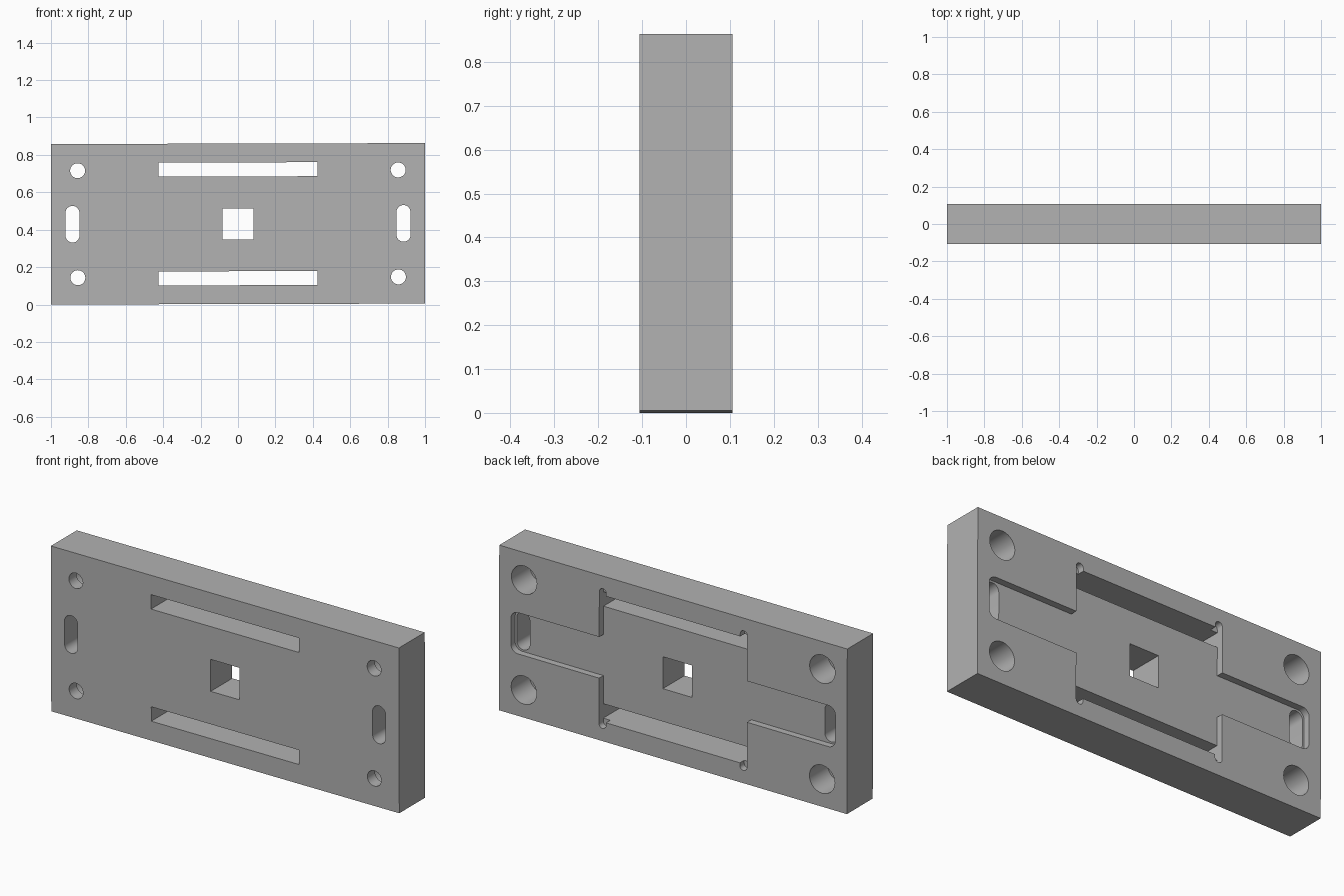
import bpy
import bmesh
import math
from mathutils import Matrix

if "Cube" in bpy.data.objects:
    bpy.data.objects.remove(bpy.data.objects["Cube"], do_unlink=True)

HEIGHT = 0.858
BACK = 0.106          # half thickness of the plate
TILT = -0.0025        # the plate sits very slightly rotated
POCKET_FLOOR = BACK - 0.035
OUT = BACK + 0.05     # cutters run past the surface

grey = bpy.data.materials.new("plain grey")
grey.use_nodes = True
grey.diffuse_color = (0.445, 0.445, 0.445, 1)
grey.node_tree.nodes["Principled BSDF"].inputs["Base Color"].default_value = grey.diffuse_color


def prism(name, x, z, w, h, y0, y1, r=0.0, steps=10):
    """Rectangle with corner radius r, extruded along y."""
    pts = []
    for i, (sx, sz) in enumerate([(1, 1), (-1, 1), (-1, -1), (1, -1)]):
        cx, cz = x + sx * (w / 2 - r), z + sz * (h / 2 - r)
        for k in range(steps + 1 if r else 1):
            a = (i + k / steps) * math.pi / 2
            pts.append((cx + r * math.cos(a), y0, cz + r * math.sin(a)))
    bm = bmesh.new()
    verts = [bm.verts.new(p) for p in pts]
    bmesh.ops.remove_doubles(bm, verts=verts, dist=1e-5)
    face = bm.faces.new([v for v in verts if v.is_valid])
    new = bmesh.ops.extrude_face_region(bm, geom=[face])["geom"]
    bmesh.ops.translate(bm, vec=(0, y1 - y0, 0),
                        verts=[g for g in new if isinstance(g, bmesh.types.BMVert)])
    bmesh.ops.recalc_face_normals(bm, faces=bm.faces)
    mesh = bpy.data.meshes.new(name)
    bm.to_mesh(mesh)
    bm.free()
    mesh.materials.append(grey)
    obj = bpy.data.objects.new(name, mesh)
    bpy.context.collection.objects.link(obj)
    return obj


plate = prism("mounting_plate", 0, 0, 2, HEIGHT, -BACK, BACK)
cutters = []


def cut(*args, **kw):
    cutters.append(prism(*args, **kw))


# Shallow pocket in the back: wide centre and a narrow channel to both ends
cut("pocket_cutter", 0, 0, 0.85, 0.657, POCKET_FLOOR, OUT)
cut("channel_cutter", 0, 0, 1.864, 0.214, POCKET_FLOOR, OUT, r=0.04)

# Square centre opening
cut("centre_cutter", 0, 0, 0.166, 0.166, -OUT, OUT)

for s in (1, -1):
    # Long openings along the pocket's upper and lower edge
    cut("long_slot_cutter", 0, s * 0.291, 0.85, 0.075, -OUT, OUT)
    # Rounded slots at the ends
    cut("end_slot_cutter", s * 0.885, 0, 0.075, 0.196, -OUT, OUT, r=0.0375)
    for t in (1, -1):
        # Rounded reliefs at the pocket corners
        cut("relief_cutter", s * 0.405, t * 0.31, 0.04, 0.106, POCKET_FLOOR, OUT, r=0.02)
        # Bolt holes, widened from the back
        cut("hole_cutter", s * 0.857, t * 0.286, 0.08, 0.08, -OUT, OUT, r=0.04)
        cut("counterbore_cutter", s * 0.857, t * 0.286, 0.146, 0.146,
            BACK - 0.15, OUT, r=0.073)

for c in cutters:
    c.hide_render = True
    mod = plate.modifiers.new(c.name, "BOOLEAN")
    mod.operation = "DIFFERENCE"
    mod.solver = "EXACT"
    mod.object = c

# Bake the cuts and drop the cutters
bpy.context.view_layer.update()
baked = bpy.data.meshes.new_from_object(
    plate.evaluated_get(bpy.context.evaluated_depsgraph_get()))
plate.modifiers.clear()
plate.data = baked
for c in cutters:
    bpy.data.objects.remove(c, do_unlink=True)

# Stand the plate on the ground
baked.transform(Matrix.Rotation(TILT, 4, "Y"))
low = min(v.co.z for v in baked.vertices)
baked.transform(Matrix.Translation((0, 0, -low)))

bpy.ops.object.select_all(action="DESELECT")
plate.select_set(True)
bpy.context.view_layer.objects.active = plate
bpy.ops.object.shade_smooth_by_angle(angle=math.radians(30))
